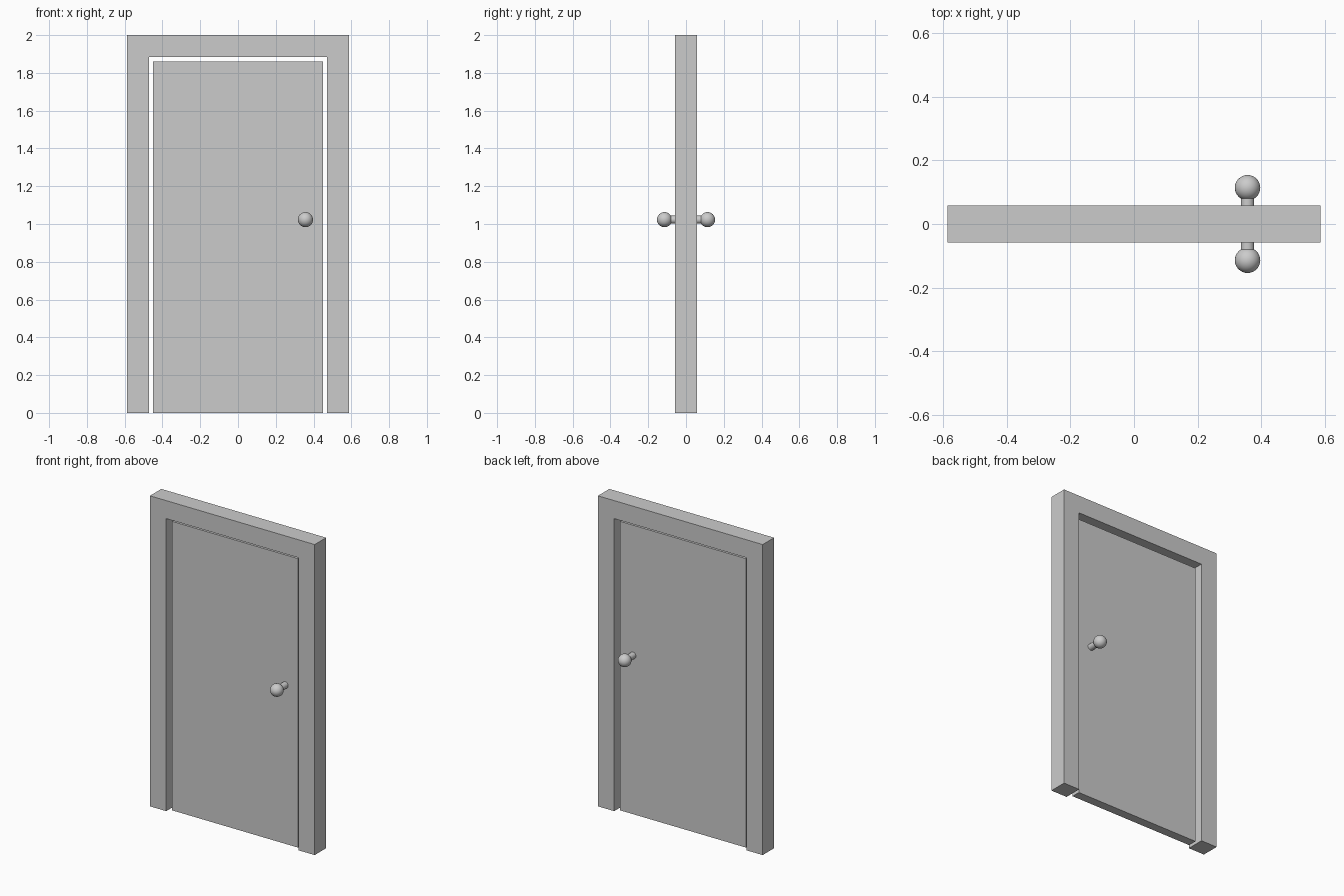
import bpy, bmesh
from math import pi
from mathutils import Matrix, Vector

if "Cube" in bpy.data.objects:
    bpy.data.objects.remove(bpy.data.objects["Cube"])


def extrude_profile(name, pts, half_depth):
    """Extrude an x-z outline symmetrically along y."""
    bm = bmesh.new()
    face = bm.faces.new([bm.verts.new((x, -half_depth, z)) for x, z in pts])
    ext = bmesh.ops.extrude_face_region(bm, geom=[face])
    moved = [g for g in ext["geom"] if isinstance(g, bmesh.types.BMVert)]
    bmesh.ops.translate(bm, verts=moved, vec=(0, 2 * half_depth, 0))
    bmesh.ops.recalc_face_normals(bm, faces=bm.faces)
    return to_object(name, bm)


def to_object(name, bm):
    mesh = bpy.data.meshes.new(name)
    bm.to_mesh(mesh)
    bm.free()
    obj = bpy.data.objects.new(name, mesh)
    bpy.context.collection.objects.link(obj)
    return obj


def smooth(obj):
    bpy.ops.object.select_all(action='DESELECT')
    obj.select_set(True)
    bpy.context.view_layer.objects.active = obj
    bpy.ops.object.shade_smooth_by_angle(angle=pi / 6)


W, H = 0.587, 2.0          # frame outer half width and height
IW, IH = 0.471, 1.884      # frame opening
DW, DH = 0.449, 1.861      # door leaf
FRAME_Y, DOOR_Y = 0.058, 0.029
KNOB_X, KNOB_Z, KNOB_Y = 0.357, 1.023, 0.114

# Door frame: open-bottomed arch outline
extrude_profile("door_frame", [(-W, 0), (-IW, 0), (-IW, IH), (IW, IH),
                               (IW, 0), (W, 0), (W, H), (-W, H)], FRAME_Y)

# Door leaf, recessed in the middle of the frame
extrude_profile("door_leaf", [(-DW, 0), (DW, 0), (DW, DH), (-DW, DH)], DOOR_Y)

# Knob and stem on both faces
for side, s in (("front", -1), ("back", 1)):
    bm = bmesh.new()
    rot = Matrix.Rotation(pi / 2, 4, 'X')
    bmesh.ops.create_uvsphere(
        bm, u_segments=32, v_segments=16, radius=0.04,
        matrix=Matrix.Translation((KNOB_X, s * KNOB_Y, KNOB_Z)) @ rot)
    smooth(to_object(side + "_knob", bm))

    y0, y1 = DOOR_Y - 0.004, KNOB_Y - 0.02
    bm = bmesh.new()
    bmesh.ops.create_cone(
        bm, cap_ends=True, segments=32, radius1=0.021, radius2=0.021,
        depth=y1 - y0,
        matrix=Matrix.Translation((KNOB_X, s * (y0 + y1) / 2, KNOB_Z)) @ rot)
    smooth(to_object(side + "_knob_stem", bm))
